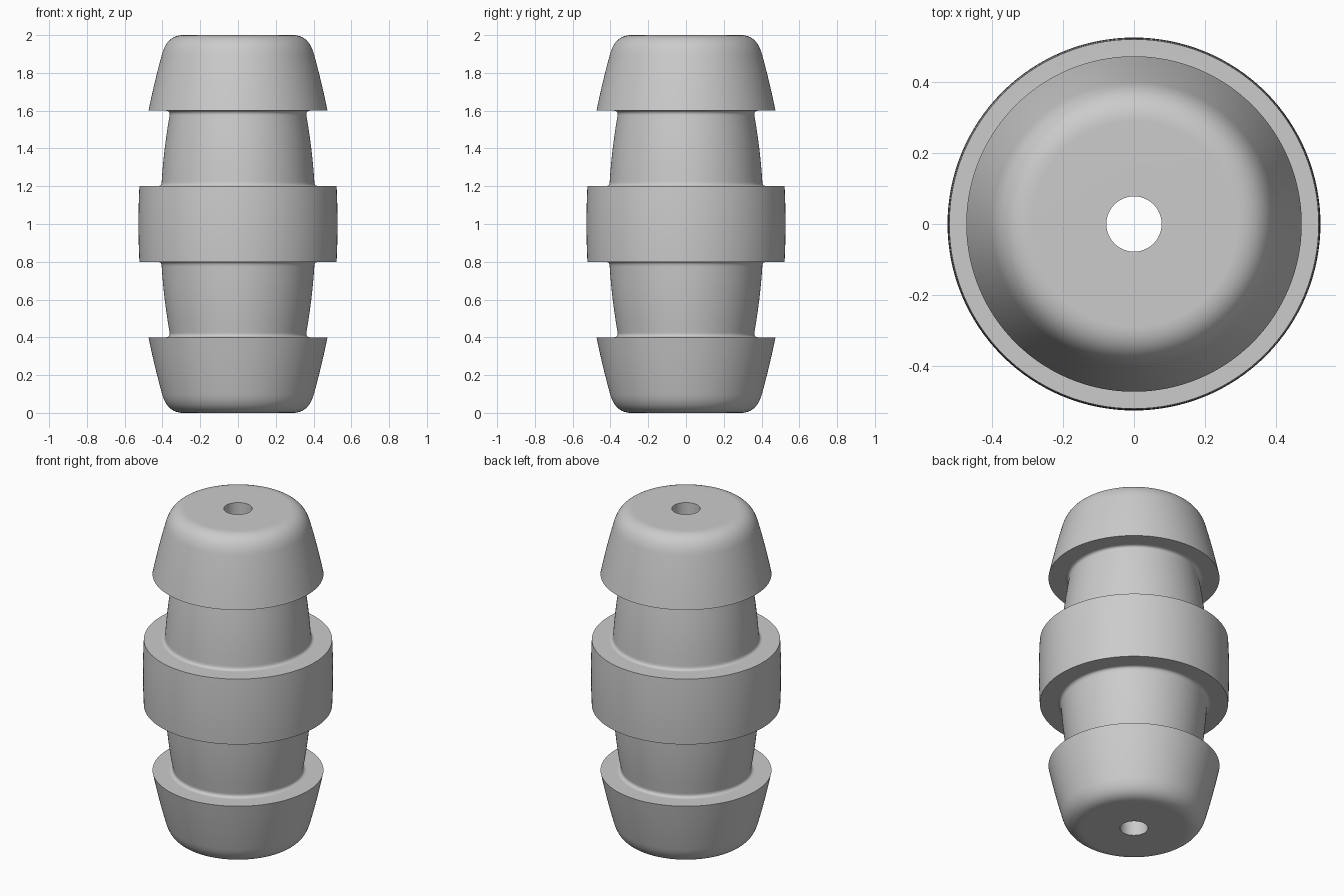
import bpy, bmesh, math
from mathutils import Vector

SEGMENTS = 128
MID = 1.0

cube = bpy.data.objects.get("Cube")
if cube:
    bpy.data.objects.remove(cube, do_unlink=True)

grey = bpy.data.materials.new("plain grey")
grey.use_nodes = True
colour = (0.6, 0.6, 0.6, 1)
grey.diffuse_color = colour
grey.node_tree.nodes["Principled BSDF"].inputs["Base Color"].default_value = colour


def blend(start, corner, end, steps=10):
    """Curve from start to end, tangent to both legs of the corner."""
    a, c, b = Vector(start), Vector(corner), Vector(end)
    points = []
    for i in range(steps + 1):
        t = i / steps
        points.append(a * (1 - t) ** 2 + c * 2 * t * (1 - t) + b * t ** 2)
    return points


# Upper half of the outline as (radius, height above the middle)
upper = blend((0.527, 0), (0.527, 0.1), (0.522, 0.2), 4)       # collar
upper += blend((0.425, 0.2), (0.405, 0.2), (0.404, 0.225), 6)  # collar fillet
upper += blend((0.404, 0.225), (0.393, 0.4), (0.362, 0.575), 6)[1:]  # neck
upper += blend((0.362, 0.575), (0.358, 0.6), (0.385, 0.6), 6)[1:]    # barb fillet
upper += blend((0.474, 0.6), (0.441, 0.76), (0.402, 0.9), 5)   # barb side
upper += blend((0.402, 0.9), (0.375, 1), (0.29, 1), 12)[1:]    # rounded end
upper.append(Vector((0.078, 1)))                               # bore rim

# Mirror to the lower half and close along the bore
lower = [Vector((p.x, -p.y)) for p in reversed(upper[1:])]
outline = lower + upper

# Revolve the closed outline
bm = bmesh.new()
verts = [bm.verts.new((p.x, 0, p.y + MID)) for p in outline]
edges = [bm.edges.new((verts[i - 1], verts[i])) for i in range(len(verts))]
bmesh.ops.spin(bm, geom=verts + edges, cent=(0, 0, 0), axis=(0, 0, 1),
               angle=math.tau, steps=SEGMENTS, use_duplicate=False)
bmesh.ops.remove_doubles(bm, verts=bm.verts, dist=0.0001)
bmesh.ops.recalc_face_normals(bm, faces=bm.faces)
mesh = bpy.data.meshes.new("barbed_connector")
bm.to_mesh(mesh)
bm.free()

body = bpy.data.objects.new("barbed_connector", mesh)
bpy.context.collection.objects.link(body)
mesh.materials.append(grey)

# Smooth round surfaces, crisp rims
bpy.ops.object.select_all(action="DESELECT")
body.select_set(True)
bpy.context.view_layer.objects.active = body
bpy.ops.object.shade_smooth_by_angle(angle=math.radians(35))
normals = body.modifiers.new("flat_faces", "WEIGHTED_NORMAL")
normals.keep_sharp = True
